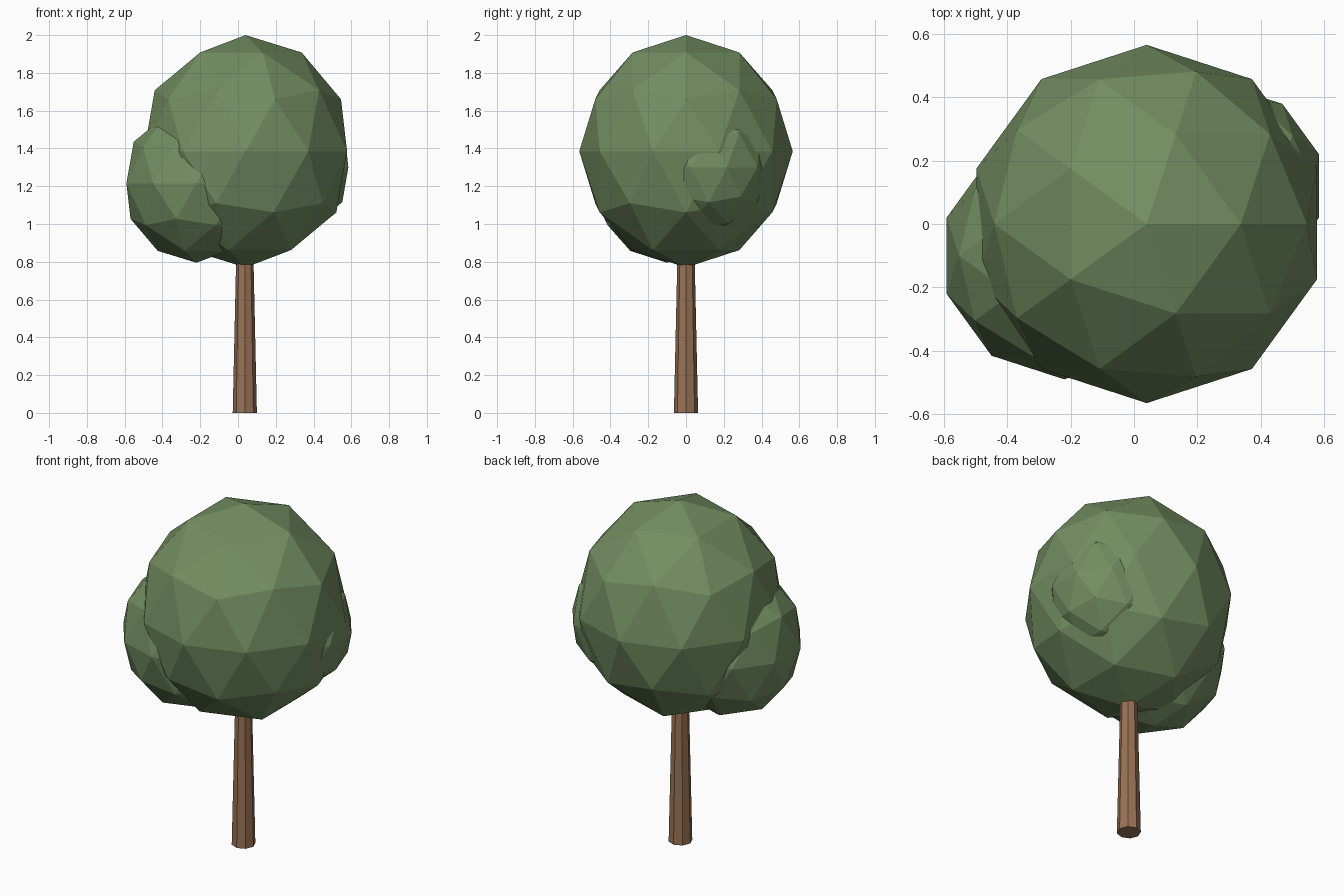
import bpy

# Remove the default cube
cube = bpy.data.objects.get("Cube")
if cube:
    bpy.data.objects.remove(cube, do_unlink=True)


def make_material(name, colour):
    mat = bpy.data.materials.new(name)
    mat.use_nodes = True
    mat.diffuse_color = colour
    bsdf = next(n for n in mat.node_tree.nodes if n.type == 'BSDF_PRINCIPLED')
    bsdf.inputs["Base Color"].default_value = colour
    return mat


leaf_green = make_material("leaf_green", (0.17, 0.27, 0.12, 1))
bark_brown = make_material("bark_brown", (0.32, 0.17, 0.09, 1))


def leaf_ball(name, centre, width, height):
    """Faceted leaf clump, slightly taller than wide."""
    bpy.ops.mesh.primitive_ico_sphere_add(subdivisions=2, radius=1, location=centre)
    ball = bpy.context.object
    ball.name = name
    ball.scale = (width, width, height)
    ball.data.materials.append(leaf_green)
    return ball


# Crown with two side clumps
leaf_ball("crown", (0.04, 0, 1.385), 0.565, 0.615)
leaf_ball("right_clump", (-0.22, -0.10, 1.215), 0.39, 0.42)
leaf_ball("left_clump", (0.28, 0.12, 1.30), 0.32, 0.35)

# Tapered trunk, reaching into the crown
bpy.ops.mesh.primitive_cone_add(vertices=8, radius1=0.064, radius2=0.044,
                                depth=0.9, location=(0.036, 0, 0.45))
trunk = bpy.context.object
trunk.name = "trunk"
trunk.data.materials.append(bark_brown)
